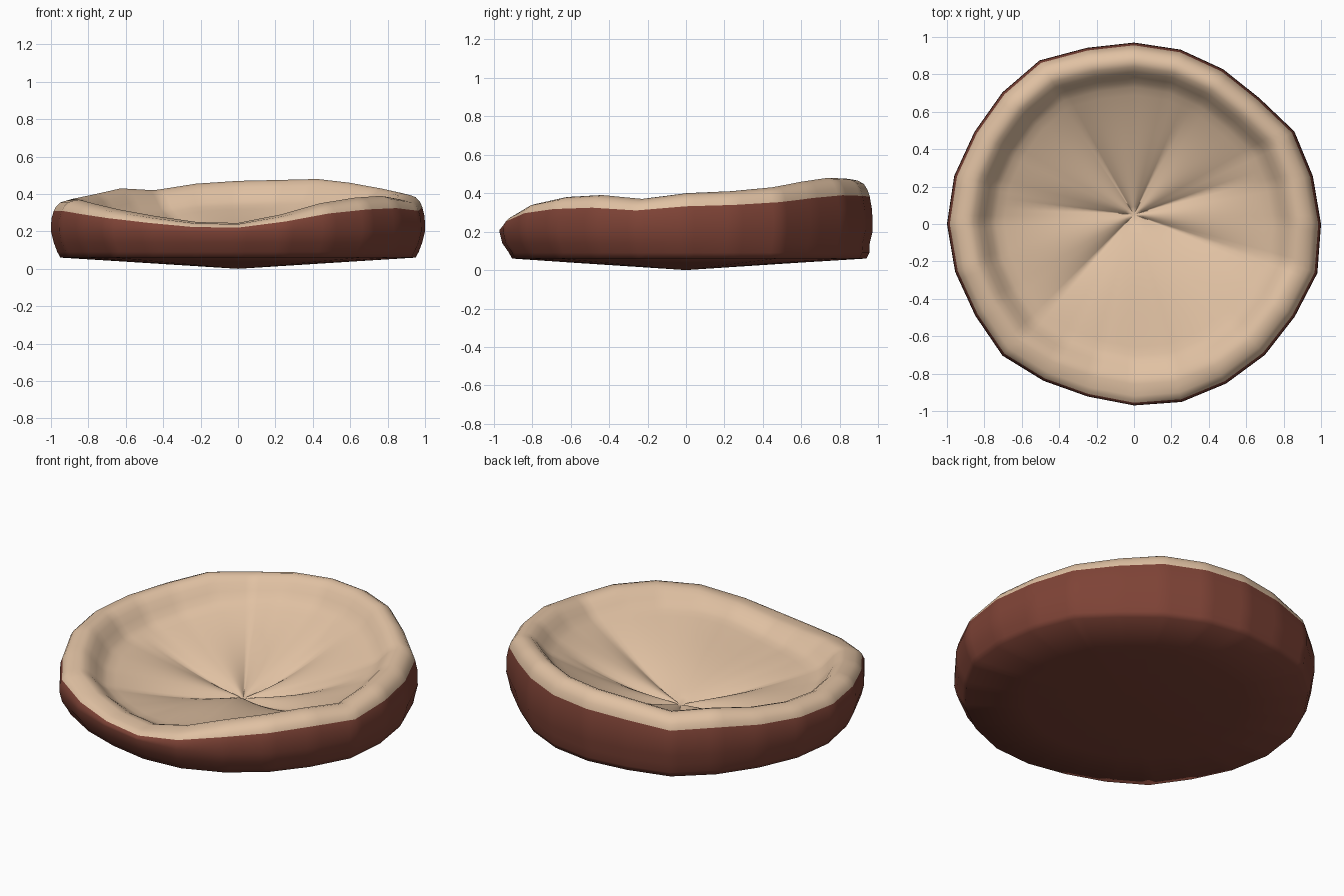
import bpy, bmesh, math

cube = bpy.data.objects.get("Cube")
if cube:
    bpy.data.objects.remove(cube, do_unlink=True)

STEPS = 144
CENTRE_Y = 0.05
CENTRE_Z = 0.06
FLOOR = 0.74
# Outline radius and rim height every fifteen degrees, from +x turning to +y
OUTLINE = [1.0, .99, .99, .95, .955, .965, .97, .975, 1.01, .995, .985, .995,
           1.0, .99, .98, .995, .968, .955, .97, .985, .985, .99, .992, 1.015]
RIM = [.40, .41, .43, .46, .48, .475, .47, .455, .42, .43, .40, .38,
       .37, .37, .345, .315, .28, .25, .245, .29, .35, .38, .39, .37]
CREASES = [-17.5, 20, 65, 120, 172.5, 225, 342.5]


def material(name, colour):
    m = bpy.data.materials.new(name)
    m.use_nodes = True
    m.diffuse_color = (*colour, 1)
    bsdf = m.node_tree.nodes["Principled BSDF"]
    bsdf.inputs["Base Color"].default_value = (*colour, 1)
    bsdf.inputs["Roughness"].default_value = 0.9
    return m


def neighbours(table, deg):
    i, f = divmod(deg / 15, 1)
    i = int(i) % len(table)
    return table[i], table[(i + 1) % len(table)], f


def rim_height(deg):
    a, b, f = neighbours(RIM, deg)
    return a * (1 - f) + b * f


def outline_radius(deg):
    """Straight chords between the outline corners."""
    a, b, f = neighbours(OUTLINE, deg)
    step = math.radians(15)
    return math.sin(step) / (math.sin(step * (1 - f)) / a + math.sin(step * f) / b)


def puff(deg):
    """Pad height: zero on a crease, more on the wide front pad."""
    deg = deg - 360 if deg > CREASES[-1] else deg
    for a, b in zip(CREASES, CREASES[1:]):
        if a <= deg <= b:
            swell = .02 + .00035 * (b - a)
            return swell * (1 - (2 * (deg - a) / (b - a) - 1) ** 2)
    return 0


def shell_profile(angle, seam):
    """Fabric base: from the bottom edge up to the seam."""
    edge = .95 + .017 * math.sin(angle)
    return [(.6, .038), (edge, .06), (edge + .016, .09), (.985, .14), (1, .2),
            (.998, .2 + (seam - .2) * .6), (.985, seam)]


def cushion_profile(angle, rim, seam, swell):
    """Padded rim, inner wall and tufted floor, from the seam to the middle."""
    # The pocket sinks deeper below the rim on the front right
    drop = .04 + .4 * (rim - .245) + .05 * max(0, math.cos(angle - math.radians(200)))
    pts = [(.972, seam + .4 * (rim - seam)), (.95, seam + .75 * (rim - seam)),
           (.92, rim - .006), (.89, rim), (.86, rim - .08 * drop),
           (.83, rim - .27 * drop), (.80, rim - .56 * drop), (.77, rim - .83 * drop)]
    for i in range(16, 0, -1):
        t = i / 16
        z = CENTRE_Z + (rim - drop - CENTRE_Z) * t ** 1.6
        pts.append((FLOOR * t, z + swell * math.sin(math.pi * t ** .75)))
    return pts


# Loft the closed cushion body from its radial profiles
bm = bmesh.new()
columns = []
for s in range(STEPS):
    deg = s * 360 / STEPS
    a = math.radians(deg)
    r = outline_radius(deg)
    rim = rim_height(deg)
    seam = .22 + (rim - .245) * .72
    shell = shell_profile(a, seam)
    col = []
    for k, (f, z) in enumerate(shell + cushion_profile(a, rim, seam, puff(deg))):
        shift = CENTRE_Y * (1 - f) if k >= len(shell) else 0
        col.append(bm.verts.new((f * r * math.cos(a), f * r * math.sin(a) + shift, z)))
    columns.append(col)

bottom = bm.verts.new((0, 0, 0))
button = bm.verts.new((0, CENTRE_Y, CENTRE_Z))
seam_row = len(shell) - 1
for s in range(STEPS):
    c, d = columns[s], columns[(s + 1) % STEPS]
    bm.faces.new((bottom, d[0], c[0]))
    bm.faces.new((button, c[-1], d[-1])).material_index = 1
    for k in range(len(c) - 1):
        face = bm.faces.new((c[k], d[k], d[k + 1], c[k + 1]))
        face.material_index = int(k >= seam_row)
bmesh.ops.recalc_face_normals(bm, faces=bm.faces)
for face in bm.faces:
    face.smooth = True

mesh = bpy.data.meshes.new("round_tufted_bed")
bm.to_mesh(mesh)
bm.free()
mesh.materials.append(material("brown_fabric", (.21, .056, .037)))
mesh.materials.append(material("tan_fleece", (.75, .535, .365)))
bed = bpy.data.objects.new("round_tufted_bed", mesh)
bpy.context.collection.objects.link(bed)
